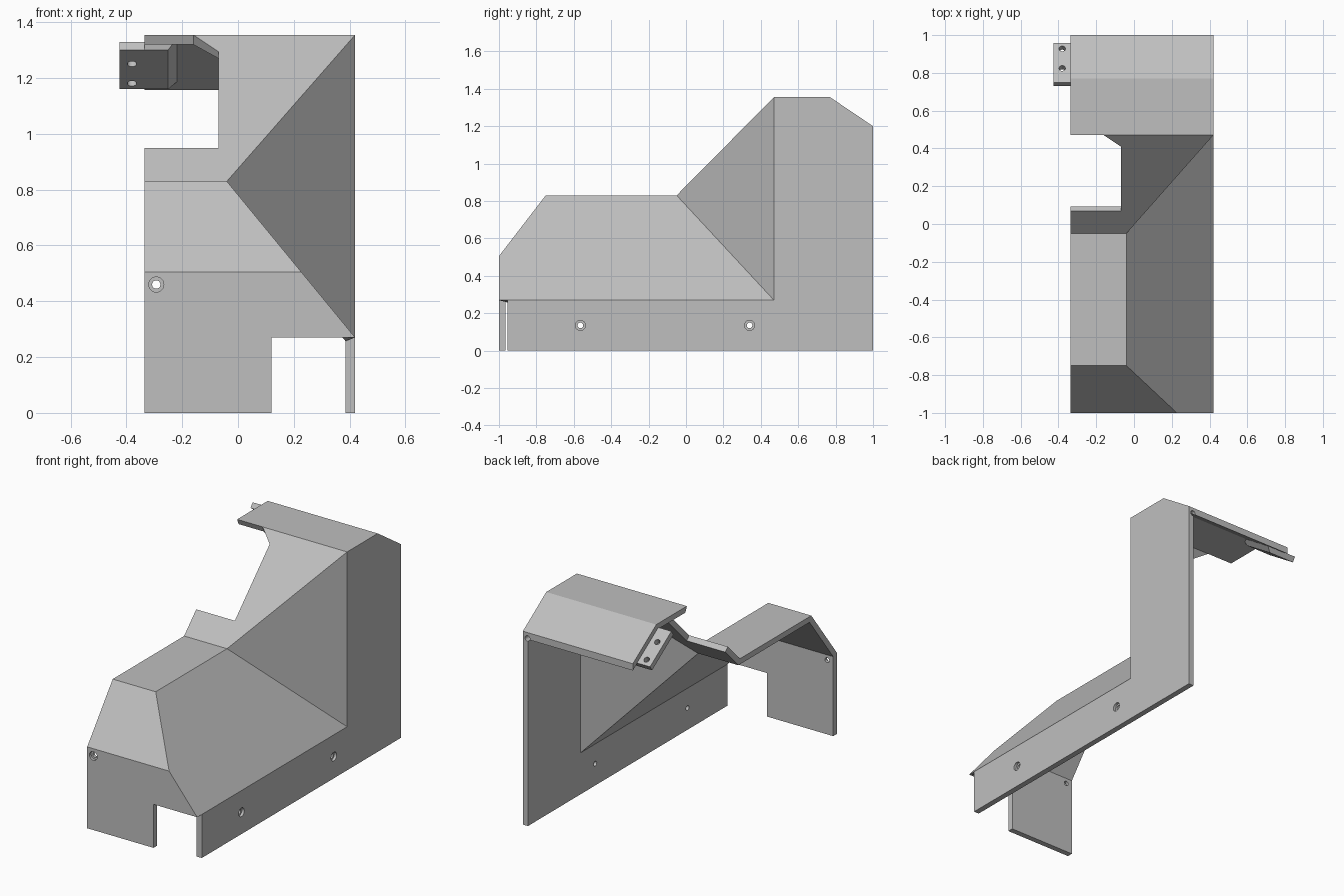
import bpy, bmesh
from mathutils import Vector, Matrix

cube = bpy.data.objects.get("Cube")
if cube:
    bpy.data.objects.remove(cube, do_unlink=True)

T = 0.035                               # sheet thickness
L, R, FRONT, BACK = -0.335, 0.42, -1.0, 1.0
KNEE, SHELF, TOP = 0.27, 0.83, 1.355    # main fold heights

steel = bpy.data.materials.new("light grey steel")
steel.use_nodes = True
GREY = (0.52, 0.52, 0.52, 1)
steel.diffuse_color = GREY
steel.node_tree.nodes["Principled BSDF"].inputs["Base Color"].default_value = GREY


def make_object(name, bm):
    mesh = bpy.data.meshes.new(name)
    bm.to_mesh(mesh)
    bm.free()
    obj = bpy.data.objects.new(name, mesh)
    mesh.materials.append(steel)
    bpy.context.collection.objects.link(obj)
    return obj


def riser(x, z):
    """Point on the sloping rear riser."""
    return (x, -0.05 + (z - SHELF) * 0.52 / (TOP - SHELF), z)


# Fold corners of the sheet cover
P = {
    "front_foot": (L, FRONT, 0), "notch_foot": (0.12, FRONT, 0),
    "notch_top": (0.12, FRONT, KNEE), "knee_front": (R, FRONT, KNEE),
    "brow_r": (0.227, FRONT, 0.505), "brow_l": (L, FRONT, 0.505),
    "shelf_fl": (L, -0.75, SHELF), "shelf_fr": (-0.04, -0.75, SHELF),
    "shelf_bl": riser(L, SHELF), "shelf_br": riser(-0.04, SHELF),
    "wall_lip": (R, -0.955, KNEE), "wall_foot": (R, -0.955, 0),
    "wall_back": (R, BACK, 0), "knee_back": (R, 0.47, KNEE),
    "peak": riser(R, TOP), "cut_top": riser(-0.16, TOP),
    "cut_corner": riser(-0.07, 1.295), "cut_in": riser(-0.07, 0.95),
    "cut_out": riser(L, 0.95), "roof_fl": (L, 0.47, TOP),
    "ridge_l": (L, 0.77, TOP), "ridge_r": (R, 0.77, TOP),
    "eave_l": (L, BACK, 1.2), "eave_r": (R, BACK, 1.2),
}
PANELS = [
    "front_foot notch_foot notch_top knee_front brow_r brow_l",
    "brow_l brow_r shelf_fr shelf_fl",
    "shelf_fl shelf_fr shelf_br shelf_bl",
    "knee_front wall_lip knee_back shelf_br shelf_fr brow_r",
    "shelf_br knee_back peak",
    "shelf_bl shelf_br peak cut_top cut_corner cut_in cut_out",
    "roof_fl cut_top peak ridge_r ridge_l",
    "ridge_l ridge_r eave_r eave_l",
    "wall_foot wall_back eave_r ridge_r peak knee_back wall_lip",
]


def inner_offset(name, vert):
    """Inward step that keeps every touching panel at full thickness."""
    rows = [(f.normal.copy(), -T) for f in vert.link_faces]
    if name == "roof_fl":                          # mitred like its fold
        rows.append((Vector((0, -0.71, 0.70)), -T))
    if abs(vert.co.x - L) < 1e-4:
        rows.append((Vector((1, 0, 0)), 0))
    if abs(vert.co.y - BACK) < 1e-4:
        rows.append((Vector((0, 1, 0)), 0))
    if name in ("knee_front", "notch_top"):
        rows.append((Vector((0, 0, 1)), 0))
    m = Matrix.Identity(3) * 1e-4
    b = Vector((0, 0, 0))
    for n, d in rows:
        m += Matrix([n * n[i] for i in range(3)])
        b += n * d
    return m.inverted() @ b


# Folded sheet cover
bm = bmesh.new()
verts = {k: bm.verts.new(co) for k, co in P.items()}
panels = [bm.faces.new([verts[k] for k in row.split()]) for row in PANELS]
bmesh.ops.recalc_face_normals(bm, faces=panels)
bm.normal_update()
if panels[-1].normal.x < 0:
    bmesh.ops.reverse_faces(bm, faces=panels)
    bm.normal_update()
inner = {v: v.co + inner_offset(k, v) for k, v in verts.items()}
rim = [e for e in bm.edges if e.is_boundary]
inner = {v: bm.verts.new(co) for v, co in inner.items()}
for f in panels:
    bm.faces.new([inner[v] for v in reversed(f.verts)])
for e in rim:
    a, b = e.verts
    bm.faces.new((a, b, inner[b], inner[a]))
bmesh.ops.recalc_face_normals(bm, faces=bm.faces)
cover = make_object("sheet_cover", bm)

# Mounting tab welded under the rear slope
along = Vector((0, 0.23, -0.155)).normalized()
normal = Vector((0, 0.155, 0.23)).normalized()
origin = Vector((0, 0.75, 1.33))
LENGTH = 0.252


def slope_point(x, s, h):
    return origin + Vector((x, 0, 0)) + along * s + normal * h


def hull(name, points):
    bm = bmesh.new()
    for p in points:
        bm.verts.new(p)
    bmesh.ops.convex_hull(bm, input=bm.verts)
    bmesh.ops.dissolve_limit(bm, angle_limit=0.01, verts=bm.verts, edges=bm.edges)
    bmesh.ops.recalc_face_normals(bm, faces=bm.faces)
    return make_object(name, bm)


tab = hull("mounting_tab", [slope_point(x, s, h) for x in (-0.425, L)
                            for s in (0, LENGTH) for h in (0, -T)])
hull("tab_weld_pad",
     [slope_point(x, s, -T) for x in (L, -0.25) for s in (0, LENGTH)]
     + [slope_point(x, s, 0.001) for x in (L, -0.215) for s in (-0.03, LENGTH)])


def drill(target, centre, axis, radius, depth):
    """Cut a round hole centred on a point along an axis."""
    bm = bmesh.new()
    turn = Vector(axis).to_track_quat("Z", "Y").to_matrix().to_4x4()
    bmesh.ops.create_cone(bm, cap_ends=True, segments=24, radius1=radius,
                          radius2=radius, depth=depth * 2,
                          matrix=Matrix.Translation(centre) @ turn)
    cutter = make_object("hole_cutter", bm)
    cutter.hide_render = True
    mod = target.modifiers.new("hole", "BOOLEAN")
    mod.operation, mod.solver, mod.object = "DIFFERENCE", "EXACT", cutter
    bpy.context.view_layer.objects.active = target
    bpy.ops.object.modifier_apply(modifier=mod.name)
    bpy.data.objects.remove(cutter, do_unlink=True)


# Counterbored screw holes in the wall and front, blind hole at the rear corner
for centre, axis in (((R, -0.565, 0.135), (1, 0, 0)),
                     ((R, 0.34, 0.135), (1, 0, 0)),
                     ((-0.293, FRONT, 0.46), (0, 1, 0))):
    drill(cover, centre, axis, 0.027, 0.016)
    drill(cover, centre, axis, 0.015, 0.06)
drill(cover, (0.388, BACK, 1.163), (0, 1, 0), 0.017, 0.05)

# Tab screw holes
for s in (0.09, 0.215):
    drill(tab, slope_point(-0.38, s, 0), normal, 0.017, 0.08)
